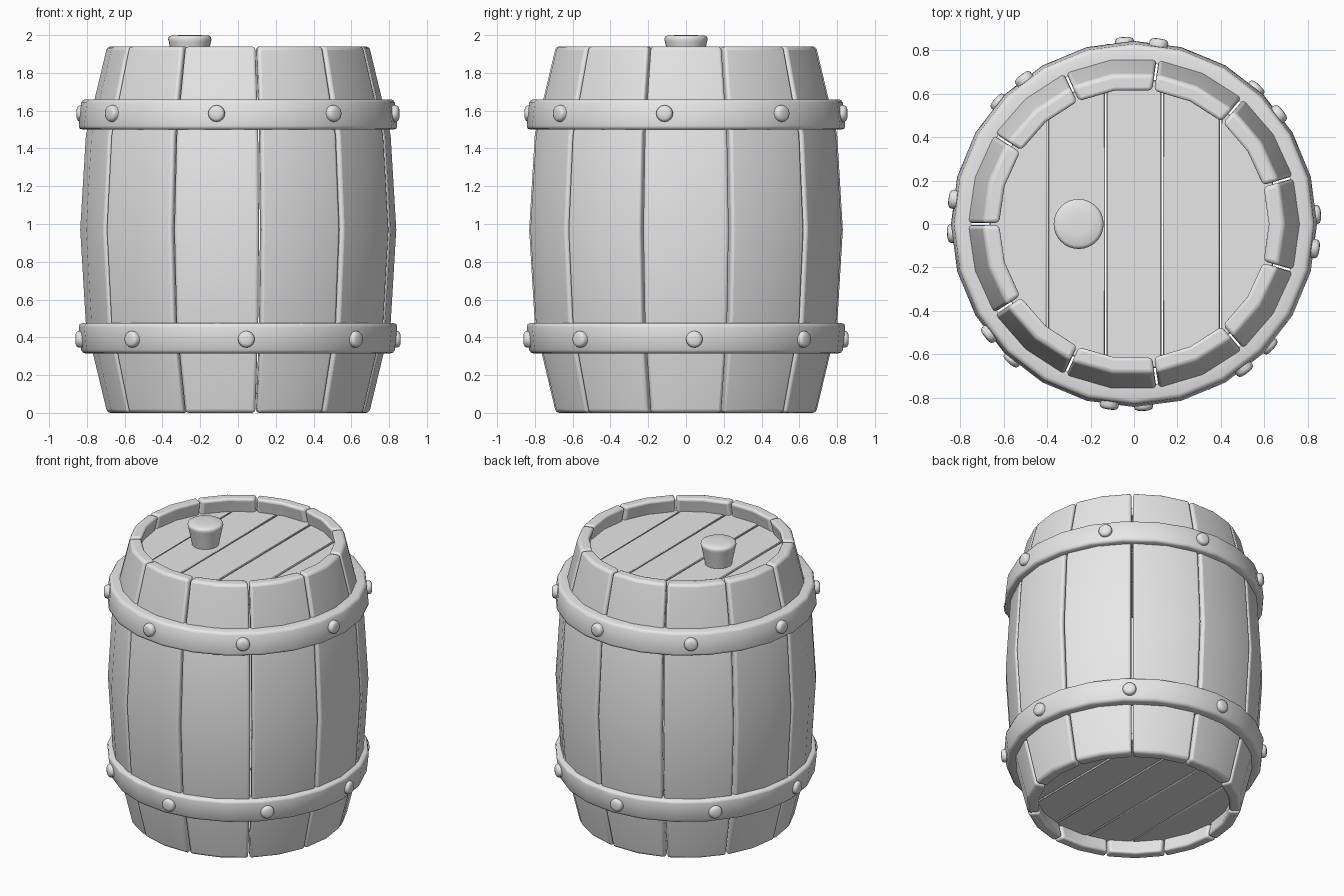
import bpy, bmesh
from math import sin, cos, pi, radians, sqrt
from mathutils import Matrix

cube = bpy.data.objects.get("Cube")
if cube:
    bpy.data.objects.remove(cube, do_unlink=True)

grey = bpy.data.materials.new("plain grey")
grey.use_nodes = True
grey.diffuse_color = (0.8, 0.8, 0.8, 1)
grey.node_tree.nodes["Principled BSDF"].inputs["Base Color"].default_value = (0.8, 0.8, 0.8, 1)


def finish(name, bm, bevel=0, segments=2, angle=40):
    bmesh.ops.recalc_face_normals(bm, faces=bm.faces)
    mesh = bpy.data.meshes.new(name)
    bm.to_mesh(mesh)
    bm.free()
    mesh.materials.append(grey)
    ob = bpy.data.objects.new(name, mesh)
    bpy.context.collection.objects.link(ob)
    if bevel:
        mod = ob.modifiers.new("soft edges", "BEVEL")
        mod.width, mod.segments = bevel, segments
        mod.limit_method, mod.angle_limit = "ANGLE", radians(40)
    bpy.ops.object.select_all(action="DESELECT")
    ob.select_set(True)
    bpy.context.view_layer.objects.active = ob
    bpy.ops.object.shade_smooth_by_angle(angle=radians(angle))
    return ob


def skin(bm, rings, closed=False):
    """Join rings of vertices with quads."""
    pairs = list(zip(rings, rings[1:])) + ([(rings[-1], rings[0])] if closed else [])
    for a, b in pairs:
        for i in range(len(a)):
            j = (i + 1) % len(a)
            bm.faces.new((a[i], a[j], b[j], b[i]))


def lathe(name, profile, sides, closed=False, matrix=Matrix(), angle=40):
    bm = bmesh.new()
    rings = [[bm.verts.new((r * cos(2 * pi * k / sides), r * sin(2 * pi * k / sides), z))
              for k in range(sides)] for r, z in profile]
    skin(bm, rings, closed)
    if not closed:
        bm.faces.new(rings[0])
        bm.faces.new(rings[-1])
    bm.transform(matrix)
    return finish(name, bm, angle=angle)


# Bulging staves around the barrel
STAVES = 11
HEIGHT = 1.94
WALL = 0.078
bulge = [(0.695, 0), (0.808, 0.47), (0.838, 0.97), (0.808, 1.47), (0.695, HEIGHT)]
half = pi / STAVES - radians(0.4)
for s in range(STAVES):
    mid = 2 * pi * s / STAVES
    bm = bmesh.new()
    rings = []
    for r, z in bulge:
        corners = [(r, -half), (r, 0), (r, half),
                   (r - WALL, half), (r - WALL, 0), (r - WALL, -half)]
        rings.append([bm.verts.new((q * cos(mid + a), q * sin(mid + a), z)) for q, a in corners])
    skin(bm, rings)
    for e in (rings[0], rings[-1]):
        bm.faces.new((e[0], e[1], e[4], e[5]))
        bm.faces.new((e[1], e[2], e[3], e[4]))
    finish(f"stave_{s + 1}", bm, bevel=0.018, segments=3, angle=45)

# Plank heads recessed in both ends
HEAD = 0.67
cuts = [-HEAD, -0.4, -0.13, 0.13, 0.4, HEAD]
for end, low in (("top", 1.785), ("bottom", 0.1)):
    for p, (x0, x1) in enumerate(zip(cuts, cuts[1:])):
        x0, x1 = x0 + 0.004, x1 - 0.004
        xs = [x0 + (x1 - x0) * i / 8 for i in range(9)]
        rim = [(x, sqrt(HEAD ** 2 - x * x)) for x in xs]
        rim += [(x, -y) for x, y in reversed(rim)]
        bm = bmesh.new()
        rings = [[bm.verts.new((x, y, z)) for x, y in rim] for z in (low, low + 0.055)]
        skin(bm, rings)
        for ring in rings:
            bm.faces.new(ring)
        finish(f"{end}_head_plank_{p + 1}", bm, bevel=0.004, segments=1)

# Hoops, the lower one being the upper one flipped, with their rivets
hoop = [(0.75, 1.66), (0.808, 1.66), (0.822, 1.655), (0.83, 1.642),
        (0.843, 1.52), (0.839, 1.506), (0.826, 1.5), (0.75, 1.5)]
rivet = [(0.044, 0), (0.044, 0.022), (0.039, 0.033), (0.028, 0.038), (0.012, 0.04)]
for label, flip, turn, level in (("upper", False, -7.8, 1.585), ("lower", True, 3, 0.39)):
    ring = [(r, 1.975 - z if flip else z) for r, z in hoop]
    lathe(f"{label}_hoop", ring, 24, closed=True, angle=50)
    for k in range(8):
        place = (Matrix.Rotation(radians(turn + 45 * k - 90), 4, "Z")
                 @ Matrix.Translation((0.822, 0, level))
                 @ Matrix.Rotation(pi / 2, 4, "Y"))
        lathe(f"{label}_rivet_{k + 1}", rivet, 16, matrix=place, angle=50)

# Tapered stopper in the top head
stopper = [(0.084, 0), (0.111, 0.135), (0.115, 0.15), (0.111, 0.163), (0.1, 0.169), (0.05, 0.172)]
lathe("stopper", stopper, 32, matrix=Matrix.Translation((-0.255, 0, 1.828)), angle=50)
